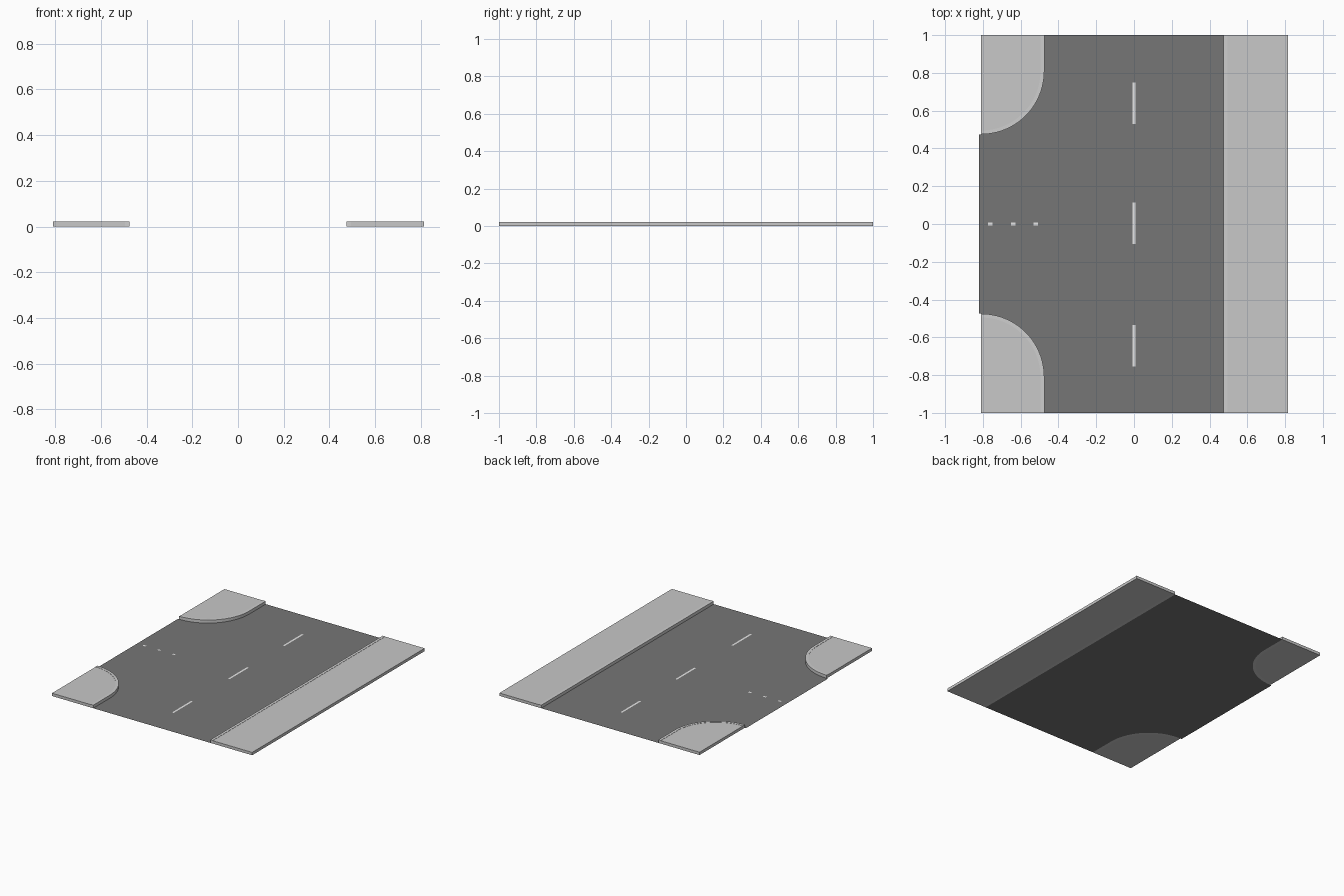
import bpy, bmesh, math

if "Cube" in bpy.data.objects:
    bpy.data.objects.remove(bpy.data.objects["Cube"])


def material(name, r, g, b):
    m = bpy.data.materials.new(name)
    m.diffuse_color = (r, g, b, 1)
    m.use_nodes = True
    m.node_tree.nodes["Principled BSDF"].inputs["Base Color"].default_value = m.diffuse_color
    return m


ASPHALT = material("dark grey asphalt", 0.18, 0.18, 0.18)
PAVING = material("light grey paving", 0.58, 0.58, 0.58)
KERB = material("pale kerb stone", 0.62, 0.62, 0.62)
PAINT = material("white road paint", 0.85, 0.85, 0.85)


def slab(name, outline, z, height, mat):
    """Flat outline, extruded upwards when height is above zero."""
    bm = bmesh.new()
    face = bm.faces.new([bm.verts.new((x, y, z)) for x, y in outline])
    face.normal_update()
    if face.normal.z < 0:
        face.normal_flip()
    if height:
        ext = bmesh.ops.extrude_face_region(bm, geom=[face], use_keep_orig=True)
        top = [v for v in ext["geom"] if isinstance(v, bmesh.types.BMVert)]
        bmesh.ops.translate(bm, verts=top, vec=(0, 0, height))
        bmesh.ops.recalc_face_normals(bm, faces=bm.faces)
    mesh = bpy.data.meshes.new(name)
    bm.to_mesh(mesh)
    bm.free()
    mesh.materials.append(mat)
    ob = bpy.data.objects.new(name, mesh)
    bpy.context.collection.objects.link(ob)
    return ob


def rect(x0, x1, y0, y1):
    return [(x0, y0), (x1, y0), (x1, y1), (x0, y1)]


LEFT, RIGHT, EDGE, KW = -0.81, 0.815, 0.475, 0.02
RADIUS = -EDGE - LEFT
CY = EDGE + RADIUS
PAVE_H, KERB_H = 0.021, 0.0225


def corner_line(radius, side, steps=24):
    """Quarter bend from the side street round to the main road end."""
    pts = []
    for i in range(steps + 1):
        a = math.pi / 2 * i / steps
        pts.append((LEFT + radius * math.sin(a),
                    side * (CY - radius * math.cos(a))))
    return pts + [(LEFT + radius, side)]


# T-shaped road surface
upper, lower = corner_line(RADIUS, 1), corner_line(RADIUS, -1)
slab("road", [(-0.82, EDGE)] + upper + [(EDGE, 1), (EDGE, -1)]
     + lower[::-1] + [(-0.82, -EDGE)], 0, 0, ASPHALT)

# Straight pavement and kerb
slab("straight_pavement", rect(EDGE + KW, RIGHT, -1, 1), 0, PAVE_H, PAVING)
slab("straight_kerb", rect(EDGE, EDGE + KW, -1, 1), 0, KERB_H, KERB)

# Rounded corner pavements and kerbs
for label, side in (("back", 1), ("front", -1)):
    outer, inner = corner_line(RADIUS, side), corner_line(RADIUS - KW, side)
    slab(label + "_corner_pavement", inner + [(LEFT, side)], 0, PAVE_H, PAVING)
    slab(label + "_corner_kerb", outer + inner[::-1], 0, KERB_H, KERB)

# Painted lane dashes
for i, y in enumerate((-0.645, 0.005, 0.64)):
    slab(f"main_dash_{i}", rect(-0.007, 0.007, y - 0.11, y + 0.11), 0.001, 0, PAINT)
for i, x in enumerate((-0.76, -0.64, -0.52)):
    slab(f"side_dash_{i}", rect(x - 0.012, x + 0.012, -0.007, 0.007), 0.001, 0, PAINT)
